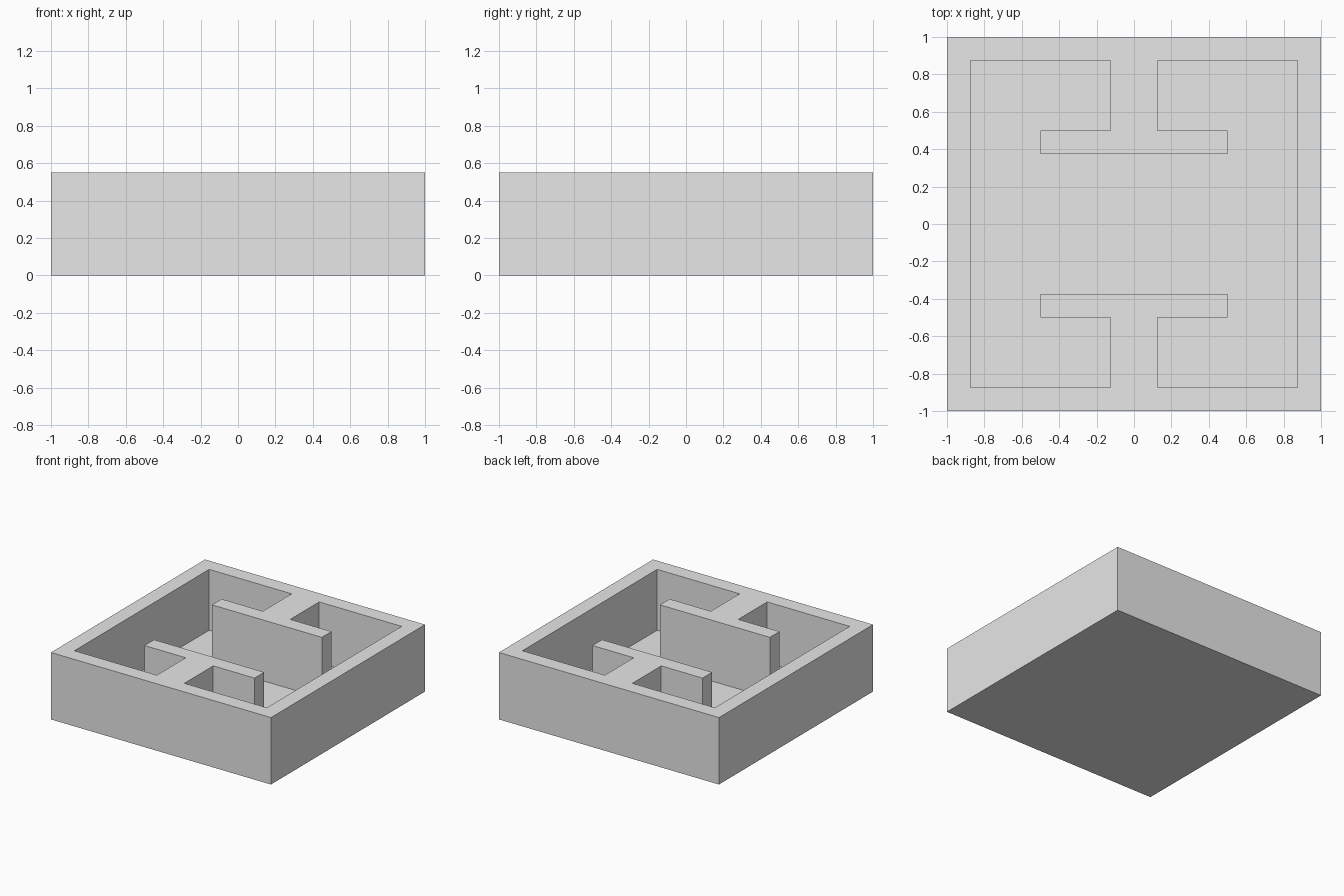
import bpy
import bmesh

if "Cube" in bpy.data.objects:
    bpy.data.objects.remove(bpy.data.objects["Cube"], do_unlink=True)

HEIGHT, FLOOR = 0.55, 0.05

grey = bpy.data.materials.new("plain_grey")
grey.use_nodes = True
colour = (0.8, 0.8, 0.8, 1)
grey.diffuse_color = colour
grey.node_tree.nodes["Principled BSDF"].inputs["Base Color"].default_value = colour


def prism(name, outline, bottom, top):
    """Extrude a counter-clockwise outline straight up."""
    bm = bmesh.new()
    base = bm.faces.new([bm.verts.new((x, y, bottom)) for x, y in outline])
    new = bmesh.ops.extrude_face_region(bm, geom=[base], use_keep_orig=True)["geom"]
    verts = [v for v in new if isinstance(v, bmesh.types.BMVert)]
    bmesh.ops.translate(bm, verts=verts, vec=(0, 0, top - bottom))
    bmesh.ops.recalc_face_normals(bm, faces=bm.faces)
    mesh = bpy.data.meshes.new(name)
    bm.to_mesh(mesh)
    bm.free()
    mesh.materials.append(grey)
    obj = bpy.data.objects.new(name, mesh)
    bpy.context.collection.objects.link(obj)
    return obj


# Square block that becomes the floor and walls
tray = prism("walled_tray", [(-1, -1), (1, -1), (1, 1), (-1, 1)], 0, HEIGHT)

# Pocket outline: one quarter around a T-shaped partition, mirrored both ways
quarter = [(0.875, 0.875), (0.125, 0.875), (0.125, 0.5), (0.5, 0.5), (0.5, 0.375)]
half = quarter + [(-x, y) for x, y in reversed(quarter)]
pocket = prism("pocket_cutter", half + [(-x, -y) for x, y in half], FLOOR, HEIGHT + 0.2)
pocket.hide_render = True

# Cut the pocket, leaving the rim and both T partitions standing
cut = tray.modifiers.new("pocket", "BOOLEAN")
cut.operation = "DIFFERENCE"
cut.solver = "EXACT"
cut.object = pocket
bpy.context.view_layer.objects.active = tray
bpy.ops.object.modifier_apply(modifier=cut.name)
bpy.data.objects.remove(pocket, do_unlink=True)
